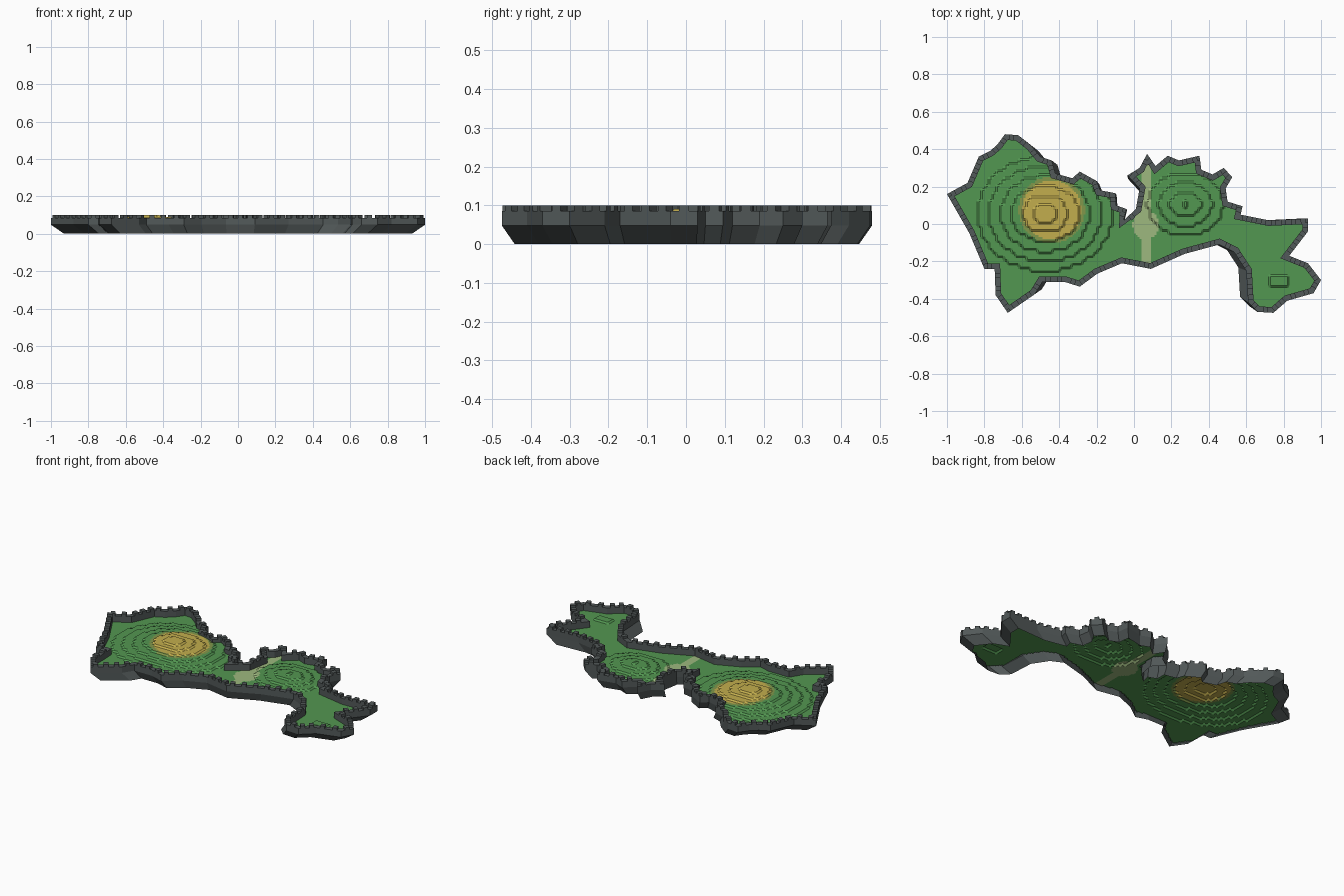
import bpy, bmesh, math
from mathutils import Vector
from mathutils.geometry import tessellate_polygon

if "Cube" in bpy.data.objects:
    bpy.data.objects.remove(bpy.data.objects["Cube"])

# Clockwise coastline, seen from above
coast = [(-1,.16),(-.89,.22),(-.83,.36),(-.77,.39),(-.73,.425),(-.69,.48),(-.62,.475),(-.55,.42),
         (-.5,.36),(-.44,.34),(-.42,.27),(-.33,.245),(-.29,.28),(-.2,.23),(-.18,.18),(-.1,.165),
         (-.095,.1),(-.04,.08),(-.055,.02),(.01,.08),(.03,.19),(-.035,.26),(.03,.3),(.07,.375),
         (.115,.31),(.18,.365),(.24,.34),(.35,.365),(.36,.29),(.42,.265),(.48,.3),(.525,.25),(.49,.19),
         (.5,.12),(.58,.095),(.57,.05),(.72,.02),(.93,.03),(.93,-.04),(.83,-.17),(.93,-.21),(1,-.3),
         (.96,-.37),(.82,-.41),(.745,-.475),(.66,-.47),(.61,-.42),(.6,-.25),(.535,-.15),
         (.455,-.11),(.27,-.16),(.09,-.24),(-.065,-.21),(-.195,-.265),(-.29,-.335),(-.37,-.31),
         (-.49,-.31),(-.53,-.375),(-.675,-.475),(-.74,-.38),(-.745,-.24),(-.8,-.24),(-.88,-.05)]
coast = [Vector(p) for p in coast]
N = len(coast)
MID, TOP, MERLON, THICK = .048, .085, .1, .03


def material(name, rgb):
    m = bpy.data.materials.new(name)
    m.diffuse_color = (*rgb, 1)
    m.use_nodes = True
    m.node_tree.nodes["Principled BSDF"].inputs["Base Color"].default_value = m.diffuse_color
    return m


stone = material("dark stone", (.085, .1, .1))
grass = material("grass green", (.086, .31, .083))
sand = material("sand yellow", (.54, .42, .075))
olive = material("olive edge", (.22, .31, .07))
path = material("pale path", (.34, .48, .21))


def make(name, bm, mats):
    me = bpy.data.meshes.new(name)
    bm.to_mesh(me)
    bm.free()
    for m in mats:
        me.materials.append(m)
    ob = bpy.data.objects.new(name, me)
    bpy.context.collection.objects.link(ob)
    return ob


def inward(a, b):
    d = (b - a).normalized()
    return Vector((d.y, -d.x))


# Coast offset inward with a limited mitre
inner = []
for i, p in enumerate(coast):
    n1, n2 = inward(coast[i - 1], p), inward(p, coast[(i + 1) % N])
    m = (n1 + n2).normalized()
    inner.append(p + m * THICK / max(m.dot(n1), .6))

# Rock skirt, wall, wall top and inner wall as stacked rings
bm = bmesh.new()
rings = [([p * .93 for p in coast], 0), (coast, MID), (coast, TOP), (inner, TOP), (inner, MID)]
loops = [[bm.verts.new((p.x, p.y, z)) for p in pts] for pts, z in rings]
for lo, hi in zip(loops, loops[1:]):
    for i in range(N):
        j = (i + 1) % N
        bm.faces.new((lo[j], lo[i], hi[i], hi[j]))
make("coastal_wall", bm, [stone])

# Merlons spaced along the wall
bm = bmesh.new()
for i, a in enumerate(coast):
    b = coast[(i + 1) % N]
    length = (b - a).length
    count = max(1, round(length / .06))
    d, n = (b - a) / length, inward(a, b)
    for k in range(count):
        c = a + d * (length * (k + .5) / count)
        base = [c - d * .013, c + d * .013, c + d * .013 + n * THICK, c - d * .013 + n * THICK]
        vs = [bm.verts.new((p.x, p.y, z)) for z in (TOP - .002, MERLON) for p in base]
        bm.faces.new(vs[4:])
        bm.faces.new(vs[3::-1])
        for q in range(4):
            r = (q + 1) % 4
            bm.faces.new((vs[q], vs[r], vs[4 + r], vs[4 + q]))
bmesh.ops.recalc_face_normals(bm, faces=bm.faces[:])
make("merlons", bm, [stone])


# Terraced ground
def inside(x, y):
    hit = False
    for i in range(N):
        a, b = coast[i - 1], coast[i]
        if (a.y > y) != (b.y > y) and x < a.x + (y - a.y) / (b.y - a.y) * (b.x - a.x):
            hit = not hit
    return hit


hills = [(-.47, .06, .4, .34, .056), (.28, .11, .24, .2, .034), (.78, -.3, .1, .08, .011)]
STEP, COARSE, CELL = .0085, .02, .01


def height(x, y):
    x, y = round(x / COARSE) * COARSE, round(y / COARSE) * COARSE
    h = 0
    for cx, cy, rx, ry, top in hills:
        h = max(h, top * (1 - math.hypot((x - cx) / rx, (y - cy) / ry)))
    return MID + STEP * math.floor(h / STEP + .35)


def paint(x, y):
    r = math.hypot(x + .44, y - .075)
    if r < .157:
        return 1
    if r < .177:
        return 2
    if abs(x - .062) < .026 or math.hypot(x - .062, (y + .005) * .85) < .068:
        return 3
    return 0


bm = bmesh.new()
grid = {}


def vert(i, j):
    if (i, j) not in grid:
        x, y = i * CELL, j * CELL
        grid[i, j] = bm.verts.new((x, y, height(x + .001, y + .001)))
    return grid[i, j]


for i in range(-100, 100):
    for j in range(-48, 48):
        x, y = (i + .5) * CELL, (j + .5) * CELL
        # keep cells whose corners all lie within the coast
        if all(inside(x + u, y + v) for u in (-.005, .005) for v in (-.005, .005)):
            f = bm.faces.new((vert(i, j), vert(i + 1, j), vert(i + 1, j + 1), vert(i, j + 1)))
            f.material_index = paint(x, y)
make("terraced_ground", bm, [grass, sand, olive, path])
